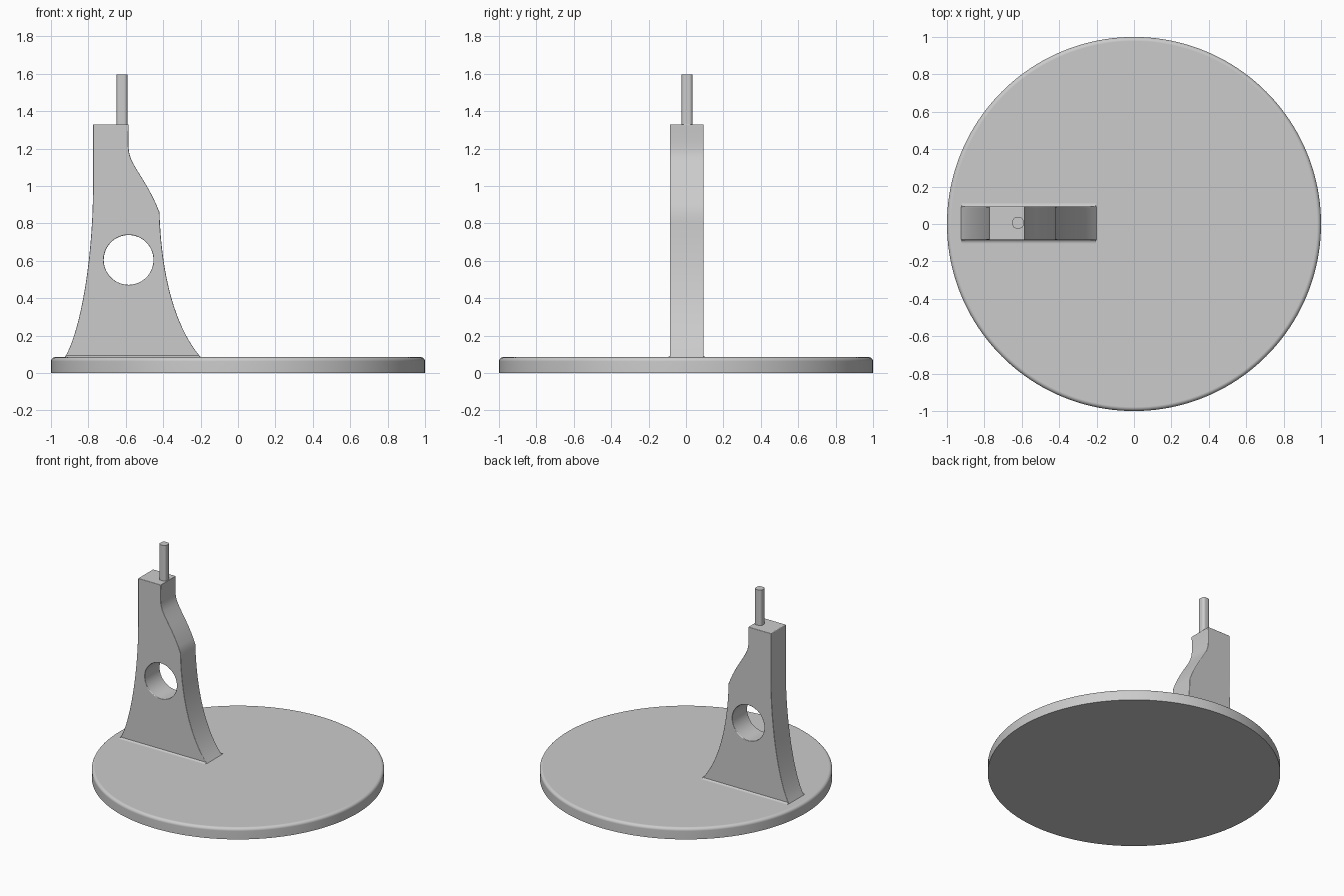
import bpy, bmesh, math
from mathutils import Vector, Matrix
from mathutils.geometry import interpolate_bezier

cube = bpy.data.objects.get("Cube")
if cube:
    bpy.data.objects.remove(cube)

GREY = (0.6, 0.6, 0.6, 1)
grey = bpy.data.materials.new("plain grey")
grey.use_nodes = True
grey.diffuse_color = GREY
grey.node_tree.nodes["Principled BSDF"].inputs["Base Color"].default_value = GREY

DISC_TOP = 0.085
MID_Y = 0.004
HALF = 0.09


def make_object(name, bm):
    bmesh.ops.recalc_face_normals(bm, faces=bm.faces)
    mesh = bpy.data.meshes.new(name)
    bm.to_mesh(mesh)
    bm.free()
    mesh.materials.append(grey)
    obj = bpy.data.objects.new(name, mesh)
    bpy.context.collection.objects.link(obj)
    return obj


def select(obj):
    bpy.ops.object.select_all(action='DESELECT')
    obj.select_set(True)
    bpy.context.view_layer.objects.active = obj


def smooth(obj, degrees):
    select(obj)
    bpy.ops.object.shade_smooth_by_angle(angle=math.radians(degrees))
    weighted = obj.modifiers.new("even shading", 'WEIGHTED_NORMAL')
    weighted.keep_sharp = True


def prism(points, direction):
    """Extrude a closed outline along a direction."""
    bm = bmesh.new()
    face = bm.faces.new([bm.verts.new(p) for p in points])
    out = bmesh.ops.extrude_face_region(bm, geom=[face])
    verts = [v for v in out["geom"] if isinstance(v, bmesh.types.BMVert)]
    bmesh.ops.translate(bm, verts=verts, vec=direction)
    return bm


def cylinder(radius, depth, sides, matrix):
    bm = bmesh.new()
    bmesh.ops.create_cone(bm, cap_ends=True, segments=sides, radius1=radius,
                          radius2=radius, depth=depth, matrix=matrix)
    return bm


# Round base plate with a softened top rim
bm = cylinder(1, DISC_TOP, 160, Matrix.Translation((0, 0, DISC_TOP / 2)))
rim = [e for e in bm.edges if all(v.co.z > DISC_TOP / 2 for v in e.verts)]
bmesh.ops.bevel(bm, geom=rim, offset=0.022, segments=5, profile=0.5, affect='EDGES')
smooth(make_object("base_plate", bm), 30)


# Upright support: side outline from curves, in x and z
def curve(a, b, c, d, count):
    return interpolate_bezier(*(Vector((x, z)) for x, z in (a, b, c, d)), count)


outline = [(-0.775, 1.33)]
outline += curve((-0.775, 1.0), (-0.775, 0.62), (-0.84, 0.23), (-0.925, DISC_TOP), 20)
outline += [(-0.925, 0.04), (-0.2, 0.04)]
outline += curve((-0.2, DISC_TOP), (-0.34, 0.25), (-0.41, 0.53), (-0.42, 0.86), 20)
outline += curve((-0.42, 0.86), (-0.47, 0.99), (-0.53, 1.06), (-0.565, 1.13), 10)[1:]
outline += curve((-0.565, 1.13), (-0.59, 1.18), (-0.588, 1.22), (-0.584, 1.33), 10)[1:]
support = make_object("support", prism(
    [(p[0], MID_Y - HALF, p[1]) for p in outline], (0, 2 * HALF, 0)))

# Round hole through the support
turn = Matrix.Translation((-0.585, MID_Y, 0.605)) @ Matrix.Rotation(math.pi / 2, 4, 'X')
cutter = make_object("hole_cutter", cylinder(0.133, 1, 64, turn))
cutter.hide_render = True
cut = support.modifiers.new("hole", 'BOOLEAN')
cut.object = cutter
cut.solver = 'EXACT'
soften = support.modifiers.new("soft edges", 'BEVEL')
soften.width = 0.016
soften.segments = 5
soften.limit_method = 'ANGLE'
soften.angle_limit = math.radians(40)
select(support)
for name in ("hole", "soft edges"):
    bpy.ops.object.modifier_apply(modifier=name)
bpy.data.objects.remove(cutter)
smooth(support, 21)

# Curved fillets where the support meets the plate, front and back
R = 0.022
for name, side in (("front_fillet", -1), ("back_fillet", 1)):
    arc = [(HALF - 0.005 + R * (1 - math.cos(t)), DISC_TOP + R * (1 - math.sin(t)))
           for t in (i * math.pi / 12 for i in range(7))]
    section = [(HALF - 0.03, DISC_TOP + R), *arc, (HALF - 0.03, DISC_TOP - 0.01)]
    bm = prism([(-0.923, MID_Y + side * y, z) for y, z in section], (0.721, 0, 0))
    # Draw the upper edge in to follow the flared ends
    for v in bm.verts:
        v.co.x -= math.copysign(0.7, v.co.x + 0.56) * max(0, v.co.z - DISC_TOP)
    smooth(make_object(name, bm), 30)

# Slim pin with rounded corners on top
bm = bmesh.new()
bmesh.ops.create_cube(bm, size=1, matrix=Matrix.Translation((-0.62, MID_Y + 0.002, 1.45))
                      @ Matrix.Diagonal((0.058, 0.058, 0.295, 1)))
uprights = [e for e in bm.edges if abs(e.verts[0].co.z - e.verts[1].co.z) > 0.1]
bmesh.ops.bevel(bm, geom=uprights, offset=0.018, segments=4, profile=0.5, affect='EDGES')
smooth(make_object("pin", bm), 30)
